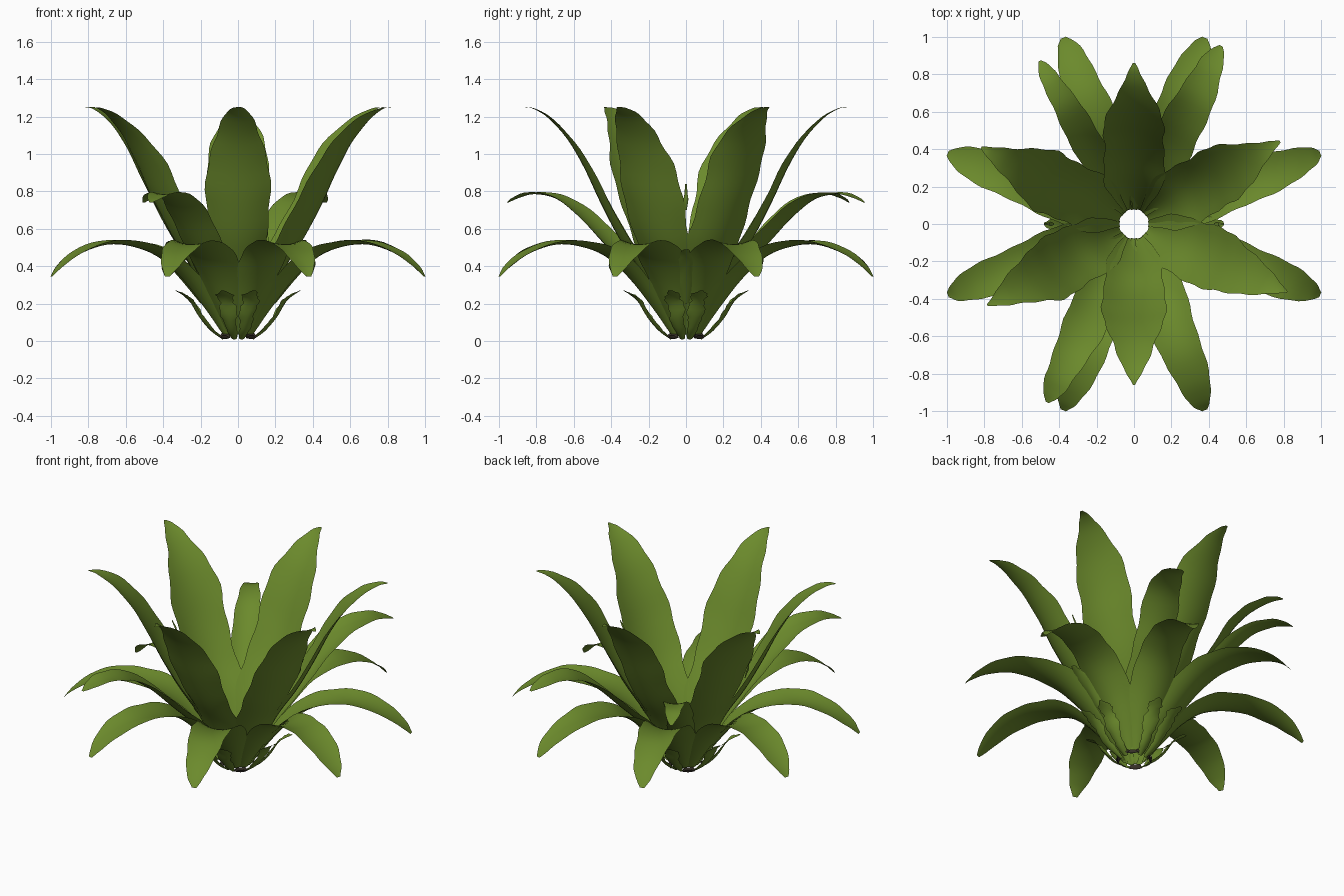
import bpy, bmesh, math, random
from mathutils import Vector

random.seed(11)
if "Cube" in bpy.data.objects:
    bpy.data.objects.remove(bpy.data.objects["Cube"], do_unlink=True)


def make_material(name, colour):
    mat = bpy.data.materials.new(name)
    mat.use_nodes = True
    mat.diffuse_color = colour
    mat.node_tree.nodes["Principled BSDF"].inputs["Base Color"].default_value = colour
    return mat


leaf_green = make_material("leaf green", (0.148, 0.255, 0.025, 1))
dry_brown = make_material("dry brown", (0.04, 0.032, 0.022, 1))

# Leaf midribs: distance from the axis, height, half width
TALL = [(.085, .04, .05), (.16, .2, .1), (.25, .38, .15), (.36, .55, .16), (.46, .74, .165),
        (.55, .93, .16), (.64, 1.08, .125), (.74, 1.19, .075), (.82, 1.24, .032), (.87, 1.25, .006)]
LOW = [(.08, .03, .04), (.18, .17, .09), (.31, .33, .125), (.45, .45, .13), (.6, .505, .12),
       (.75, .515, .108), (.9, .47, .088), (1.01, .4, .055), (1.065, .345, .014)]
MID = [(.085, .04, .04), (.18, .2, .09), (.31, .36, .12), (.45, .5, .12), (.6, .65, .112),
       (.75, .755, .1), (.9, .785, .078), (1.0, .765, .048), (1.06, .74, .01)]
BRACT = [(.085, .008, .015), (.15, .055, .03), (.21, .125, .04), (.255, .2, .045),
         (.295, .24, .04), (.345, .27, .01)]
SHORT = [(.2, .2, .03), (.29, .31, .05), (.37, .4, .045), (.43, .455, .035), (.48, .49, .01)]
FLAKE = [(.43, .7, .004), (.45, .75, .012), (.455, .79, .008), (.48, .84, .004)]
STUB = [(.082, .036, .03), (.09, .015, .042), (.1, .012, .036), (.108, .03, .015)]


def smooth_path(points, steps):
    """Catmull-Rom samples through the points."""
    pts = [Vector(p) for p in points]
    pts = [2 * pts[0] - pts[1]] + pts + [2 * pts[-1] - pts[-2]]
    out = []
    for a, b, c, d in zip(pts, pts[1:], pts[2:], pts[3:]):
        for i in range(steps):
            t = i / steps
            out.append(0.5 * (2 * b + (c - a) * t + (2 * a - 5 * b + 4 * c - d) * t ** 2
                              + (3 * b - a - 3 * c + d) * t ** 3))
    return out + [pts[-2]]


def make_leaf(name, profile, azimuth, reach=1.0, width=1.0, sweep=0.0, ragged=0.07,
              mat=leaf_green, steps=4, across=8):
    """Channelled strip along a midrib, with a slightly ragged edge."""
    path = smooth_path(profile, steps)
    angle = math.radians(azimuth)
    out_dir = Vector((math.cos(angle), math.sin(angle), 0))
    side = Vector((-out_dir.y, out_dir.x, 0))
    phase = [random.uniform(0, math.tau) for _ in range(4)]
    bm = bmesh.new()
    rows = []
    for i, (r, z, w) in enumerate(path):
        t = i / (len(path) - 1)
        before, after = path[max(i - 1, 0)], path[min(i + 1, len(path) - 1)]
        slope = math.atan2(after.y - before.y, after.x - before.x)
        normal = Vector((0, 0, math.cos(slope))) - out_dir * math.sin(slope)
        centre = out_dir * r * (1 + (reach - 1) * t) + Vector((0, 0, z))
        centre += side * sweep * t * t
        depth = 0.38 * (1 - t) ** 1.5 + 0.1
        row = []
        for j in range(across + 1):
            u = 2 * j / across - 1
            k = 0 if u < 0 else 1
            edge = 1 + ragged * t ** 0.5 * (math.sin(17 * t + phase[k])
                                            + 0.7 * math.sin(47 * t + phase[k + 2]))
            s = u * max(w, .004) * width * edge
            lift = abs(s * u) * depth + 0.008 * u * math.sin(14 * t + phase[k]) * t * (1 - t)
            row.append(bm.verts.new(centre + side * s + normal * lift))
        rows.append(row)
    for lower, upper in zip(rows, rows[1:]):
        for j in range(across):
            bm.faces.new((lower[j], lower[j + 1], upper[j + 1], upper[j]))
    bmesh.ops.recalc_face_normals(bm, faces=bm.faces)
    if sum(f.normal.z * f.calc_area() for f in bm.faces) < 0:
        bmesh.ops.reverse_faces(bm, faces=bm.faces)
    for f in bm.faces:
        f.smooth = True
    mesh = bpy.data.meshes.new(name)
    bm.to_mesh(mesh)
    bm.free()
    mesh.materials.append(mat)
    obj = bpy.data.objects.new(name, mesh)
    bpy.context.collection.objects.link(obj)


# Six upright inner leaves
for n, (azimuth, reach) in enumerate([(29.5, 1.03), (90, .99), (153.5, 1.05),
                                      (209, 1.03), (270, .99), (336, 1.03)]):
    make_leaf(f"tall_leaf_{n + 1}", TALL, azimuth, reach)

# Eight drooping outer leaves in mirrored pairs, with bracts at their foot
for n in range(4):
    for sign in (-1, 1):
        number = 2 * n + (sign > 0) + 1
        make_leaf(f"low_leaf_{number}", LOW, 90 * n + sign * 20.5, sweep=sign * 0.005, ragged=0.05)
        make_leaf(f"foot_bract_{number}", BRACT, 90 * n + sign * 14, ragged=0.25)

    # Dry stubs under the rosette
    make_leaf(f"dry_stub_{n + 1}", STUB, 90 * n + 45, mat=dry_brown, steps=2)

# Three arching leaves at middle height
for n, (azimuth, reach, width) in enumerate([(64, 1.0, 1), (244, 1.0, 1), (120, .95, .7)]):
    make_leaf(f"middle_leaf_{n + 1}", MID, azimuth, reach, width)

# Short leaves and torn flakes at the sides
for n in range(2):
    make_leaf(f"short_leaf_{n + 1}", SHORT, 180 * n, ragged=0.2)
    make_leaf(f"torn_flake_{n + 1}", FLAKE, 180 * n, across=2)
